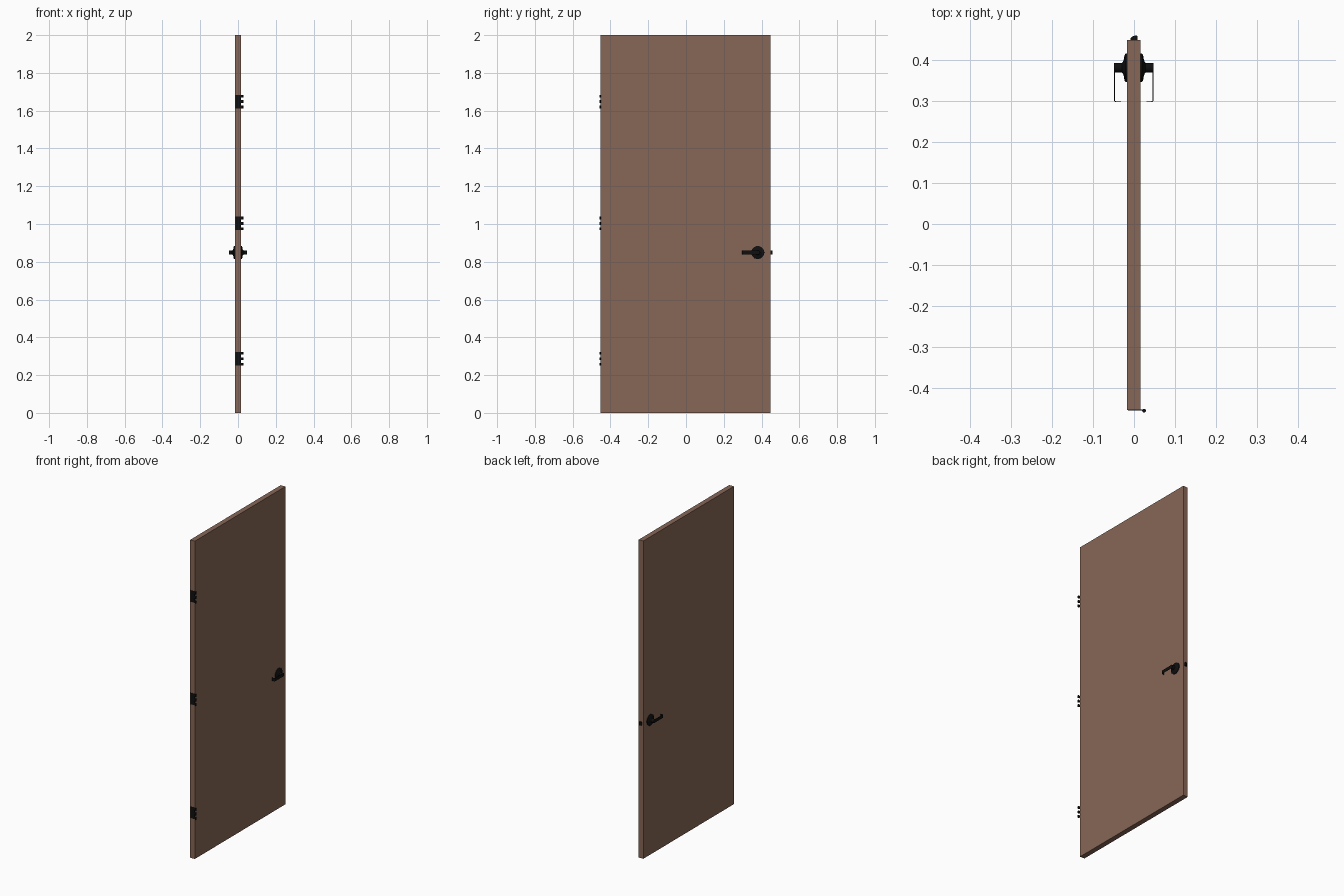
import bpy, bmesh, math
from mathutils import Vector

if "Cube" in bpy.data.objects:
    bpy.data.objects.remove(bpy.data.objects["Cube"])


def material(name, rgb):
    m = bpy.data.materials.new(name)
    m.diffuse_color = (*rgb, 1)
    m.use_nodes = True
    m.node_tree.nodes["Principled BSDF"].inputs["Base Color"].default_value = m.diffuse_color
    return m


WOOD = material("brown wood", (0.245, 0.135, 0.095))
BLACK = material("black metal", (0.005, 0.005, 0.005))


def finish(name, bm, mat, smooth=False):
    bmesh.ops.recalc_face_normals(bm, faces=bm.faces[:])
    me = bpy.data.meshes.new(name)
    bm.to_mesh(me)
    bm.free()
    me.materials.append(mat)
    ob = bpy.data.objects.new(name, me)
    bpy.context.collection.objects.link(ob)
    if smooth:
        bpy.ops.object.select_all(action='DESELECT')
        ob.select_set(True)
        bpy.context.view_layer.objects.active = ob
        bpy.ops.object.shade_smooth_by_angle(angle=math.radians(35))
    return ob


def add_prism(bm, pts, z0, z1):
    """Extrude an xy outline from z0 to z1."""
    f = bm.faces.new([bm.verts.new((x, y, z0)) for x, y in pts])
    r = bmesh.ops.extrude_face_region(bm, geom=[f])
    top = [v for v in r["geom"] if isinstance(v, bmesh.types.BMVert)]
    bmesh.ops.translate(bm, verts=top, vec=Vector((0, 0, z1 - z0)))


def rect(x0, x1, y0, y1):
    return [(x0, y0), (x1, y0), (x1, y1), (x0, y1)]


def circle(cx, cy, r, n=16):
    return [(cx + r * math.cos(2 * math.pi * i / n),
             cy + r * math.sin(2 * math.pi * i / n)) for i in range(n)]


CX = -0.0005                 # middle of the door thickness
HALF = 0.016                 # half thickness
Y0, Y1 = -0.452, 0.448       # hinge edge, latch edge
HY, HZ = 0.380, 0.849        # handle axis

# door leaf
bm = bmesh.new()
add_prism(bm, rect(CX - HALF, CX + HALF, Y0, Y1), 0, 2)
finish("door_leaf", bm, WOOD)

# hinges: thin leaf on the edge plus three knuckles
for i, z in enumerate((0.287, 1.003, 1.648)):
    bm = bmesh.new()
    h = 0.036
    add_prism(bm, rect(-0.014, 0.016, Y0 - 0.0015, Y0 + 0.001), z - h, z + h)
    step = 2 * h / 5
    for k in (0, 2, 4):
        a = z - h + k * step
        add_prism(bm, rect(0.014, 0.024, Y0 - 0.0015, Y0 + 0.0005), a, a + step)
        add_prism(bm, circle(0.0245, Y0 - 0.002, 0.0045), a, a + step)
    finish(f"hinge_{i + 1}", bm, BLACK, True)

# rosette and neck profile: distance from door face, radius
PROFILE = [(-0.001, 0.0345), (0.004, 0.0345), (0.0065, 0.031), (0.0085, 0.020),
           (0.0105, 0.014), (0.013, 0.0115), (0.032, 0.0115)]
N = 32

for side, label in ((1, "right"), (-1, "left")):
    bm = bmesh.new()
    rings = [[bm.verts.new((CX + side * (HALF + d),
                            HY + r * math.cos(2 * math.pi * k / N),
                            HZ + r * math.sin(2 * math.pi * k / N)))
              for k in range(N)] for d, r in PROFILE]
    for a, b in zip(rings, rings[1:]):
        for k in range(N):
            bm.faces.new((a[k], a[(k + 1) % N], b[(k + 1) % N], b[k]))
    bm.faces.new(rings[0])
    bm.faces.new(rings[-1])
    finish(f"rosette_{label}", bm, BLACK, True)

    # lever: thin strip whose end curls back towards the door
    t, out, end, rad = 0.002, 0.048, 0.2965, 0.005

    def bend(r):
        return [(out - rad + r * math.cos(a), end + rad - r * math.sin(a))
                for a in (i * math.pi / 8 for i in range(5))]
    outline = ([(out, HY)] + bend(rad) + [(0.031, end), (0.031, end + t)]
               + bend(rad - t)[::-1] + [(out - t, HY)])
    bm = bmesh.new()
    add_prism(bm, [(CX + side * x, y) for x, y in outline], HZ - 0.010, HZ + 0.010)
    finish(f"lever_{label}", bm, BLACK, True)

# latch bolt with slanted tip
bm = bmesh.new()
add_prism(bm, [(-0.009, Y1 - 0.002), (0.008, Y1 - 0.002), (0.008, Y1 + 0.0095),
               (0.004, Y1 + 0.011), (-0.005, Y1 + 0.008), (-0.009, Y1 + 0.003)],
          HZ - 0.010, HZ + 0.010)
finish("latch_bolt", bm, BLACK)
